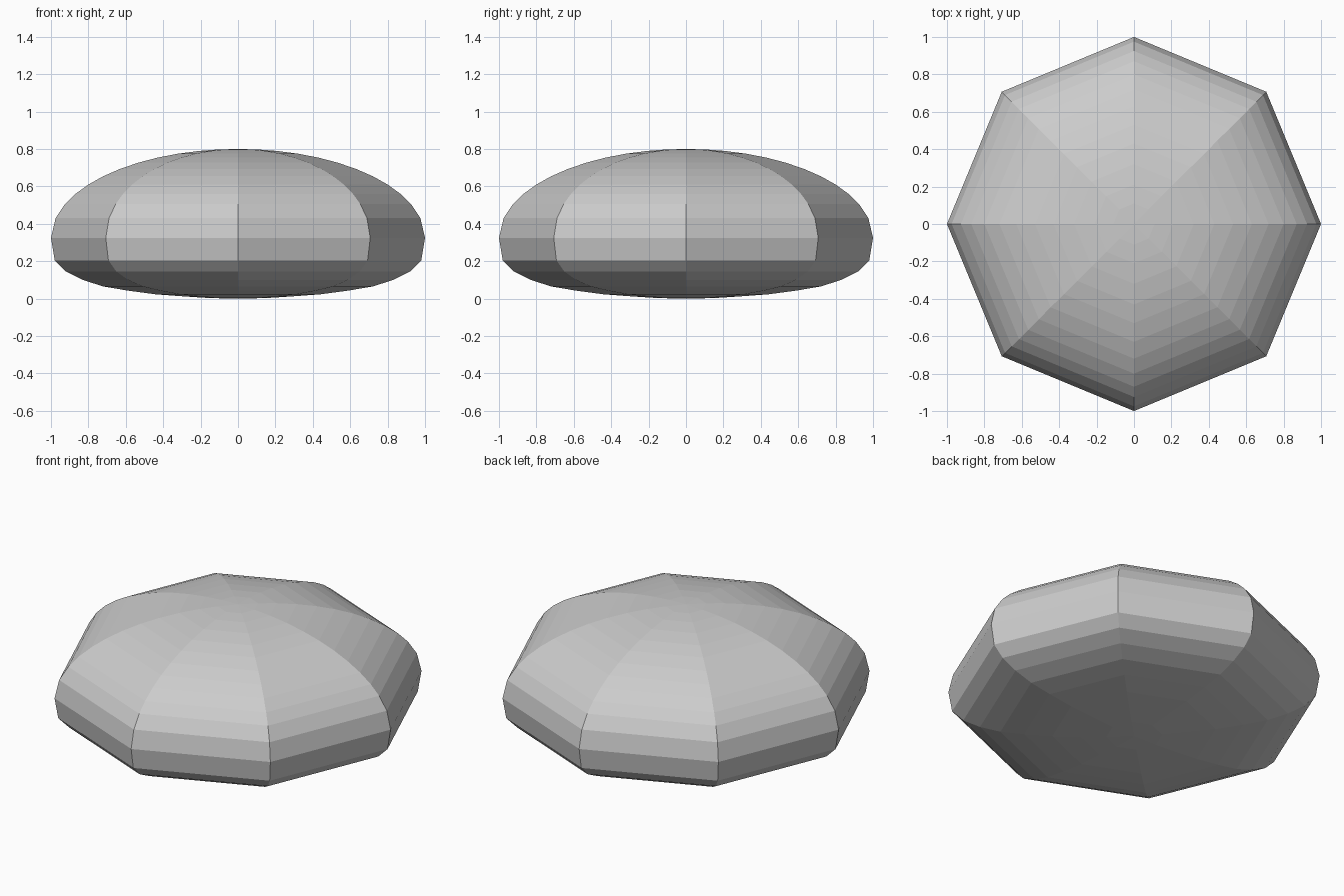
import bpy, bmesh, math

cube = bpy.data.objects.get("Cube")
if cube:
    bpy.data.objects.remove(cube, do_unlink=True)

SIDES = 8
WAIST = 0.325
TOP = 0.8

# Plain grey stone
grey = bpy.data.materials.new("plain grey")
grey.use_nodes = True
colour = (0.6, 0.6, 0.6, 1)
grey.diffuse_color = colour
grey.node_tree.nodes["Principled BSDF"].inputs["Base Color"].default_value = colour

# Half profile: shallow underside, then an elliptical dome
profile = [(0.15, 0.003), (0.29, 0.012), (0.44, 0.023), (0.59, 0.043),
           (0.72, 0.065), (0.83, 0.1), (0.92, 0.145), (0.98, 0.205), (1, WAIST)]
for r in (0.975, 0.925, 0.87, 0.8, 0.72, 0.63, 0.53, 0.43, 0.32, 0.21, 0.11):
    profile.append((r, WAIST + (TOP - WAIST) * math.sqrt(1 - r * r)))

# Eight-sided body lathed from the profile
bm = bmesh.new()
rings = []
for r, z in profile:
    angles = [2 * math.pi * i / SIDES for i in range(SIDES)]
    rings.append([bm.verts.new((r * math.cos(a), r * math.sin(a), z)) for a in angles])
bottom = bm.verts.new((0, 0, 0))
top = bm.verts.new((0, 0, TOP))
for i in range(SIDES):
    j = (i + 1) % SIDES
    for low, high in zip(rings, rings[1:]):
        bm.faces.new((low[i], low[j], high[j], high[i]))
    bm.faces.new((bottom, rings[0][j], rings[0][i]))
    bm.faces.new((top, rings[-1][i], rings[-1][j]))
bmesh.ops.recalc_face_normals(bm, faces=bm.faces)

mesh = bpy.data.meshes.new("faceted_dome")
bm.to_mesh(mesh)
bm.free()
mesh.materials.append(grey)
bpy.context.collection.objects.link(bpy.data.objects.new("faceted_dome", mesh))
